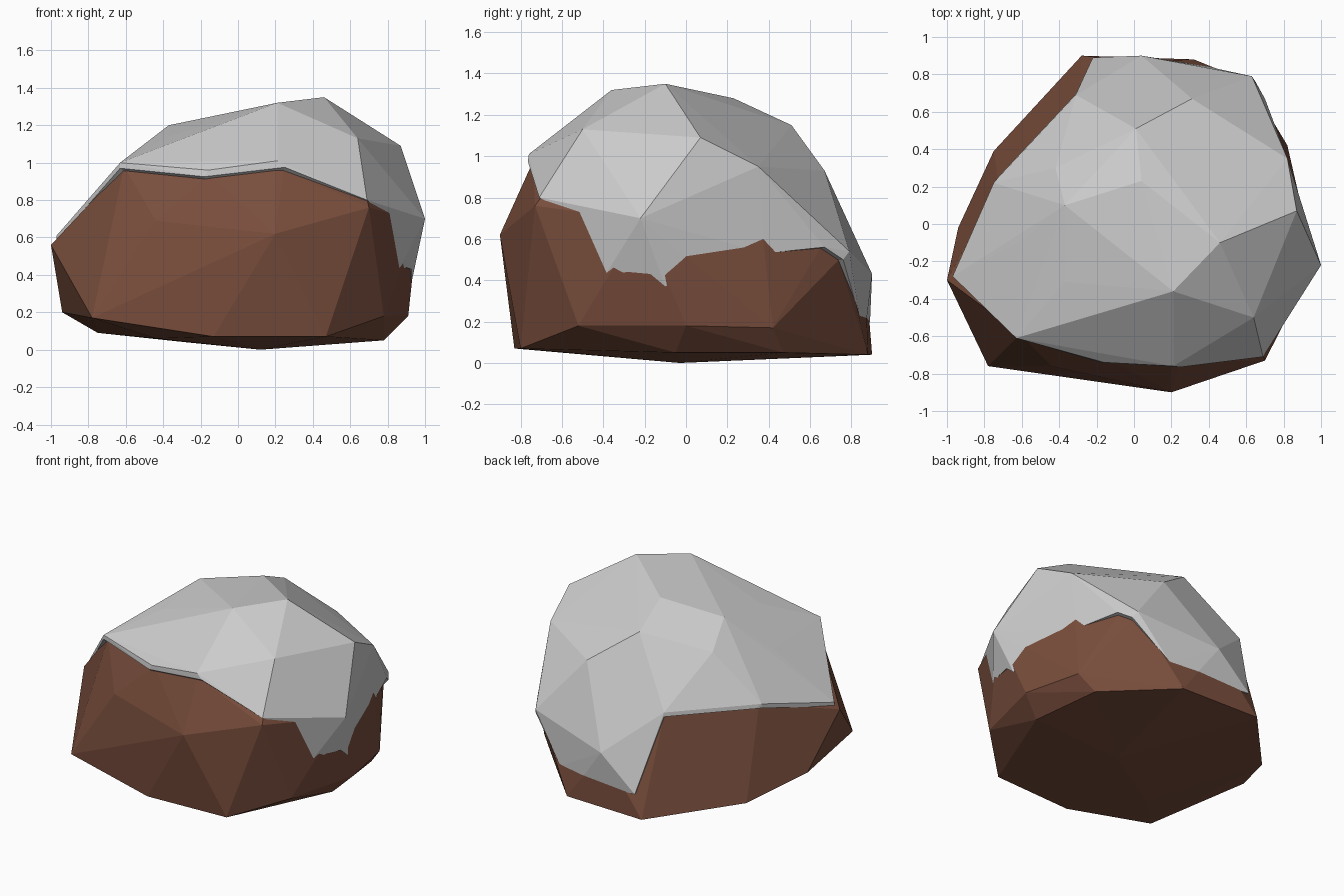
import bpy, bmesh
from mathutils import Vector

if "Cube" in bpy.data.objects:
    bpy.data.objects.remove(bpy.data.objects["Cube"])

CENTRE = Vector((0, 0, 0.4))

# Corner points of the cap above its edge
crown = [(.46, -.10, 1.35), (.21, -.36, 1.32), (.04, .23, 1.28), (.01, .51, 1.15),
         (.64, -.50, 1.13), (.87, .07, 1.09), (1.0, -.22, .70), (.82, .35, .95),
         (.21, -.76, 1.01), (-.16, -.74, .96), (-.63, -.61, 1.0), (-.97, -.28, .61),
         (-.37, -.31, 1.14), (-.37, .10, 1.20), (.31, .67, .93), (.63, .79, .54),
         (.04, .90, .43), (-.75, .22, .73), (-.31, .69, .73), (-.62, -.10, .96),
         (-.42, .30, 1.04)]

# Jagged lower edge of the cap, walking round from the front left
edge = [(-.63, -.61, .97), (-.18, -.74, .925), (.25, -.765, .975), (.69, -.71, .80),
        (.77, -.52, .70), (.85, -.40, .41), (.88, -.28, .44), (.915, -.17, .43),
        (.93, -.10, .37), (.90, .04, .47), (.87, .13, .53), (.80, .38, .53),
        (.70, .67, .56), (.65, .76, .50), (.40, .84, .22), (.22, .87, .18),
        (-.22, .89, .20), (-.27, .76, .50), (-.31, .69, .70), (-.75, .22, .70),
        (-.97, -.28, .58)]

# Corner points of the bare lower rock
base = [(.20, -.90, .62), (-.44, -.76, .69), (-.78, -.76, .17), (-.13, -.83, .07),
        (.47, -.80, .07), (.70, -.73, .76), (.78, -.52, .18), (.91, 0, .18),
        (.82, .42, .17), (.72, .47, .05), (.78, -.05, .05), (.32, .88, .04),
        (-.28, .90, .04), (-.75, .39, .09), (-.94, -.02, .20), (-1.0, -.30, .56),
        (-.44, -.40, .06), (.12, -.03, 0)]


def scaled(points, k):
    return [CENTRE + (Vector(p) - CENTRE) * k for p in points]


def finish(name, bm):
    bmesh.ops.recalc_face_normals(bm, faces=bm.faces)
    mesh = bpy.data.meshes.new(name)
    bm.to_mesh(mesh)
    bm.free()
    obj = bpy.data.objects.new(name, mesh)
    bpy.context.collection.objects.link(obj)
    return obj


def hull(name, points):
    bm = bmesh.new()
    for p in points:
        bm.verts.new(p)
    result = bmesh.ops.convex_hull(bm, input=bm.verts)
    spare = {v for v in result["geom_interior"] + result["geom_unused"]
             if isinstance(v, bmesh.types.BMVert)}
    bmesh.ops.delete(bm, geom=list(spare), context='VERTS')
    return finish(name, bm)


# Brown rock, tucked just inside the cap
rock = hull("rock", base + scaled(crown, .965) + scaled(edge, .97))
brown = bpy.data.materials.new("brown_stone")
brown.diffuse_color = (.19, .075, .045, 1)
brown.use_nodes = True
brown.node_tree.nodes["Principled BSDF"].inputs["Base Color"].default_value = brown.diffuse_color
rock.data.materials.append(brown)

# Grey cap before trimming
cap = hull("cap", crown + edge)

# Star-shaped cutter: everything above the jagged edge
bm = bmesh.new()
middle, apex = bm.verts.new(CENTRE), bm.verts.new((0, 0, 5))
ring = [bm.verts.new(p) for p in scaled(edge, 1.4)]
for a, b in zip(ring, ring[1:] + ring[:1]):
    bm.faces.new((middle, b, a))
    bm.faces.new((apex, a, b))
cutter = finish("cap_cutter", bm)
cutter.hide_render = True

# Trim the cap to its edge
trim = cap.modifiers.new("trim", 'BOOLEAN')
trim.operation = 'INTERSECT'
trim.solver = 'EXACT'
trim.object = cutter
bpy.context.view_layer.objects.active = cap
bpy.ops.object.modifier_apply(modifier="trim")
bpy.data.objects.remove(cutter)
